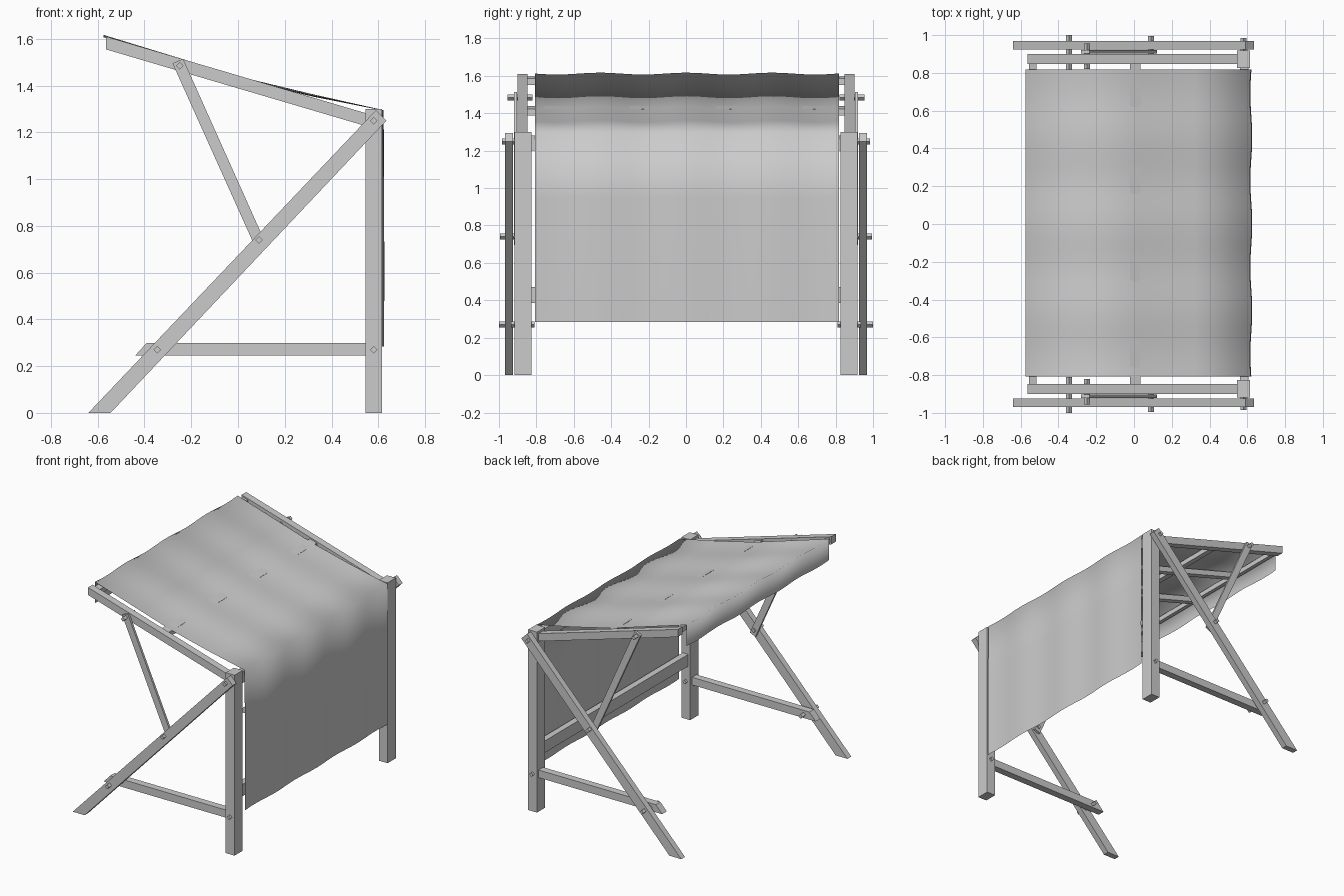
import bpy, bmesh, math

cube = bpy.data.objects.get("Cube")
if cube:
    bpy.data.objects.remove(cube, do_unlink=True)

grey = bpy.data.materials.new("plain grey")
grey.use_nodes = True
grey.diffuse_color = (0.6, 0.6, 0.6, 1)
grey.node_tree.nodes["Principled BSDF"].inputs["Base Color"].default_value = (0.6, 0.6, 0.6, 1)


def finish(name, bm):
    mesh = bpy.data.meshes.new(name)
    bm.to_mesh(mesh)
    bm.free()
    mesh.materials.append(grey)
    obj = bpy.data.objects.new(name, mesh)
    bpy.context.collection.objects.link(obj)
    return obj


def timber(name, outline, y0, y1, mirrored=True):
    """Side outline (x, z) extruded along y, repeated on the other side."""
    bm = bmesh.new()
    face = bm.faces.new([bm.verts.new((x, y0, z)) for x, z in outline])
    moved = bmesh.ops.extrude_face_region(bm, geom=[face])["geom"]
    bmesh.ops.translate(bm, vec=(0, y1 - y0, 0),
                        verts=[v for v in moved if isinstance(v, bmesh.types.BMVert)])
    bmesh.ops.recalc_face_normals(bm, faces=bm.faces)
    obj = finish(name, bm)
    if mirrored:
        mod = obj.modifiers.new("other side", "MIRROR")
        mod.use_axis = (False, True, False)
    return obj


def rect(x0, x1, z0, z1):
    return [(x0, z0), (x1, z0), (x1, z1), (x0, z1)]


def slanted(x0, x1, height=0.055, drop=0.0):
    """Outline that follows the slope of the roof."""
    top = lambda x: 1.61 - 0.295 * (x + 0.565) - drop
    return [(x0, top(x0) - height), (x1, top(x1) - height), (x1, top(x1)), (x0, top(x0))]


# Side frames
timber("post", rect(0.545, 0.615, 0, 1.3), 0.825, 0.918)
timber("diagonal_brace", [(-0.64, 0), (-0.545, 0), (0.635, 1.25), (0.59, 1.295)], 0.925, 0.968)
timber("bottom_rail", [(-0.44, 0.245), (0.55, 0.245), (0.55, 0.3), (-0.39, 0.3)], 0.848, 0.9)
timber("roof_beam", slanted(-0.565, 0.56), 0.848, 0.9)
timber("roof_strut", [(-0.28, 1.495), (0.08, 0.695), (0.123, 0.715), (-0.235, 1.515)], 0.903, 0.92)

# Square bolts
bolts = [(0.58, 1.25, 0.82, 0.985), (0.09, 0.74, 0.895, 0.995), (-0.345, 0.27, 0.81, 1.0),
         (0.58, 0.27, 0.81, 0.935), (-0.25, 1.485, 0.82, 0.955)]
r = 0.016
for x, z, y0, y1 in bolts:
    timber("bolt", [(x - r, z), (x, z - r), (x + r, z), (x, z + r)], y0, y1)

# Rails between the two frames
timber("lower_cross_rail", rect(0.56, 0.605, 0.385, 0.47), -0.83, 0.83, False)
timber("upper_cross_rail", rect(0.56, 0.605, 1.2, 1.28), -0.83, 0.83, False)
timber("front_roof_rail", slanted(-0.555, -0.515, 0.035, 0.01), -0.85, 0.85, False)
timber("middle_roof_rail", slanted(-0.02, 0.035, 0.035, 0.01), -0.85, 0.85, False)

# Rafters under the cloth
for y in (-0.43, 0, 0.43):
    timber("rafter", slanted(-0.52, 0.57, 0.04, 0.012), y - 0.022, y + 0.022, False)

# Cloth: valance, roof and hanging panel, gently rippled
profile = [(-0.575, 1.46), (-0.575, 1.612), (0.02, 1.43), (0.32, 1.358), (0.618, 1.295),
           (0.62, 0.95), (0.621, 0.6), (0.62, 0.285)]
steps = 48
bm = bmesh.new()
rows = []
for i, (x, z) in enumerate(profile):
    row = []
    for s in range(steps + 1):
        y = -0.808 + 1.626 * s / steps
        wave = 0.005 * math.cos(math.tau * y / 0.46)
        row.append(bm.verts.new((x + (wave if i > 3 else 0), y, z + (wave if i < 4 else 0))))
    rows.append(row)
for a, b in zip(rows, rows[1:]):
    for s in range(steps):
        bm.faces.new((a[s], b[s], b[s + 1], a[s + 1])).smooth = True
bm.normal_update()
finish("cloth_cover", bm)
